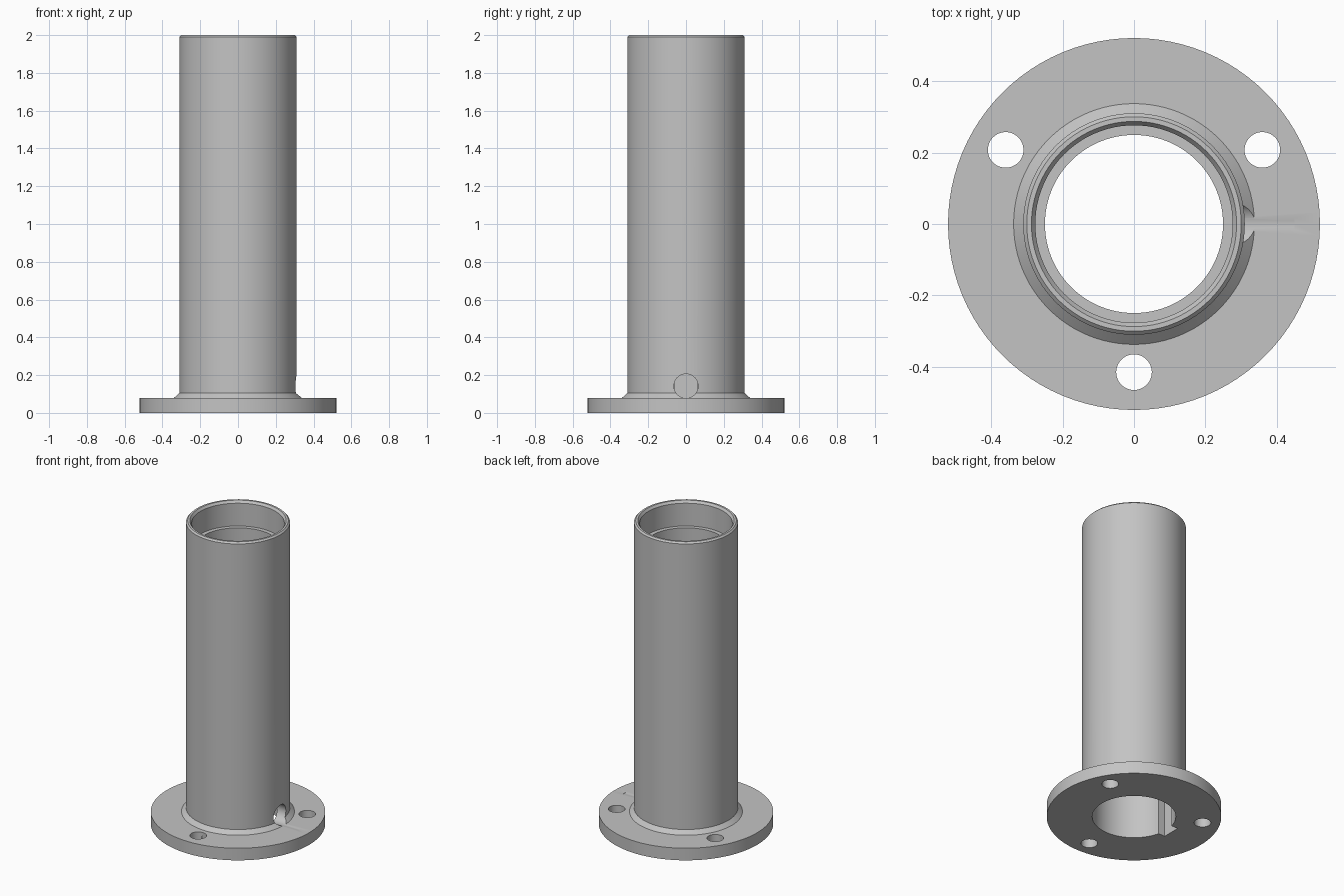
import bpy
import bmesh
from math import radians, cos, sin, pi

if "Cube" in bpy.data.objects:
    bpy.data.objects.remove(bpy.data.objects["Cube"])

SEGMENTS = 96

grey = bpy.data.materials.new("machined_grey")
grey.use_nodes = True
colour = (0.55, 0.55, 0.55, 1)
grey.diffuse_color = colour
grey.node_tree.nodes["Principled BSDF"].inputs["Base Color"].default_value = colour


def lathe(name, profile):
    """Spin a closed (radius, z) profile around z."""
    bm = bmesh.new()
    rings = []
    for i in range(SEGMENTS):
        a = 2 * pi * i / SEGMENTS
        rings.append([bm.verts.new((r * cos(a), r * sin(a), z)) for r, z in profile])
    n = len(profile)
    for i, ring in enumerate(rings):
        after = rings[(i + 1) % SEGMENTS]
        for j in range(n):
            k = (j + 1) % n
            bm.faces.new((ring[j], after[j], after[k], ring[k]))
    bmesh.ops.recalc_face_normals(bm, faces=bm.faces)
    mesh = bpy.data.meshes.new(name)
    bm.to_mesh(mesh)
    bm.free()
    mesh.materials.append(grey)
    obj = bpy.data.objects.new(name, mesh)
    bpy.context.collection.objects.link(obj)
    return obj


def cut(target, cutter):
    """Subtract the cutter, then discard it."""
    cutter.hide_render = True
    cutter.data.materials.append(grey)
    mod = target.modifiers.new("cut", 'BOOLEAN')
    mod.operation = 'DIFFERENCE'
    mod.solver = 'EXACT'
    mod.object = cutter
    bpy.context.view_layer.objects.active = target
    bpy.ops.object.modifier_apply(modifier=mod.name)
    bpy.data.objects.remove(cutter)


def drill(radius, depth, location, rotation=(0, 0, 0)):
    bpy.ops.mesh.primitive_cylinder_add(vertices=48, radius=radius, depth=depth,
                                        location=location, rotation=rotation)
    return bpy.context.object


# Tube and flange in one turned body, with a counterbore at the top
body = lathe("flanged_tube", [
    (0.25, 0), (0.522, 0), (0.522, 0.08),                 # flange
    (0.338, 0.08), (0.311, 0.105),                        # weld chamfer
    (0.311, 1.99), (0.301, 2.0), (0.288, 2.0),            # outer wall and rim
    (0.277, 1.985), (0.277, 1.835), (0.25, 1.835),        # counterbore
])

# Three bolt holes through the flange
for angle in (30, 150, 270):
    a = radians(angle)
    cut(body, drill(0.05, 0.3, (0.416 * cos(a), 0.416 * sin(a), 0.04)))

# Cross hole through the left wall only
cut(body, drill(0.064, 0.3, (0.3, 0, 0.142), (0, pi / 2, 0)))

# Blind keyway inside the bore, open at the bottom
bpy.ops.mesh.primitive_cube_add(size=1, location=(-0.215, 0, 0.15))
keyway = bpy.context.object
keyway.scale = (0.15, 0.12, 0.4)
cut(body, keyway)

# Smooth walls, sharp edges
bpy.ops.object.select_all(action='DESELECT')
body.select_set(True)
bpy.context.view_layer.objects.active = body
bpy.ops.object.shade_smooth_by_angle(angle=radians(25))
